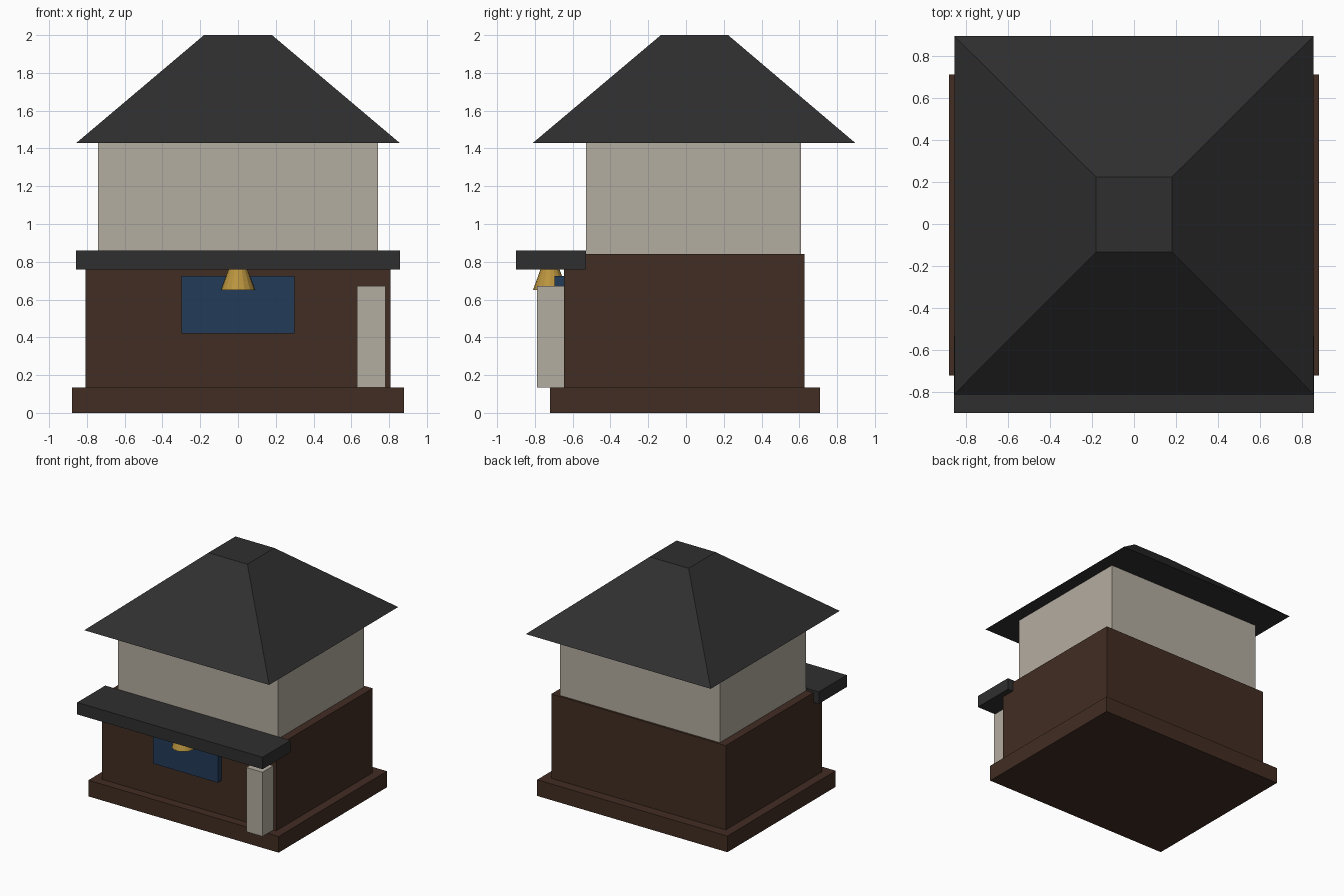
import bpy
import bmesh

default = bpy.data.objects.get("Cube")
if default:
    bpy.data.objects.remove(default, do_unlink=True)


def material(name, rgb):
    """Flat material from an 8-bit display colour."""
    linear = [((c / 255 + 0.055) / 1.055) ** 2.4 for c in rgb] + [1.0]
    mat = bpy.data.materials.new(name)
    mat.use_nodes = True
    mat.diffuse_color = linear
    mat.node_tree.nodes["Principled BSDF"].inputs["Base Color"].default_value = linear
    return mat


brown = material("dark brown timber", (66, 45, 35))
plaster = material("pale plaster", (180, 173, 160))
slate = material("charcoal slate", (47, 47, 47))
blue = material("navy blue", (34, 59, 88))
gold = material("brass gold", (186, 148, 63))


def finish(name, bm, mat):
    mesh = bpy.data.meshes.new(name)
    bm.to_mesh(mesh)
    bm.free()
    mesh.materials.append(mat)
    obj = bpy.data.objects.new(name, mesh)
    bpy.context.collection.objects.link(obj)
    return obj


def block(name, mat, x, y, z, top_x=None, top_y=None):
    """Box from ranges; optional top ranges make a tapered frustum."""
    bm = bmesh.new()
    bmesh.ops.create_cube(bm, size=1)
    for v in bm.verts:
        upper = v.co.z > 0
        xs = top_x if upper and top_x else x
        ys = top_y if upper and top_y else y
        v.co = (xs[v.co.x > 0], ys[v.co.y > 0], z[upper])
    return finish(name, bm, mat)


# Stepped base and two storeys
block("foundation", brown, (-0.88, 0.88), (-0.72, 0.71), (0, 0.135))
block("lower_storey", brown, (-0.807, 0.807), (-0.647, 0.627), (0.135, 0.84))
block("upper_storey", plaster, (-0.74, 0.74), (-0.53, 0.61), (0.84, 1.43))

# Truncated hip roof
block("hip_roof", slate, (-0.855, 0.855), (-0.81, 0.895), (1.43, 2.0),
      top_x=(-0.18, 0.18), top_y=(-0.133, 0.223))

# Front details
block("front_awning", slate, (-0.857, 0.857), (-0.9, -0.53), (0.76, 0.86))
block("front_post", plaster, (0.63, 0.78), (-0.79, -0.647), (0.135, 0.672))
block("front_panel", blue, (-0.3, 0.3), (-0.695, -0.647), (0.42, 0.725))

# Flared lamp hanging beneath the awning
bm = bmesh.new()
bmesh.ops.create_cone(bm, cap_ends=True, segments=16,
                      radius1=0.09, radius2=0.047, depth=0.12)
bmesh.ops.translate(bm, verts=bm.verts, vec=(0, -0.72, 0.71))
finish("hanging_lamp", bm, gold)
